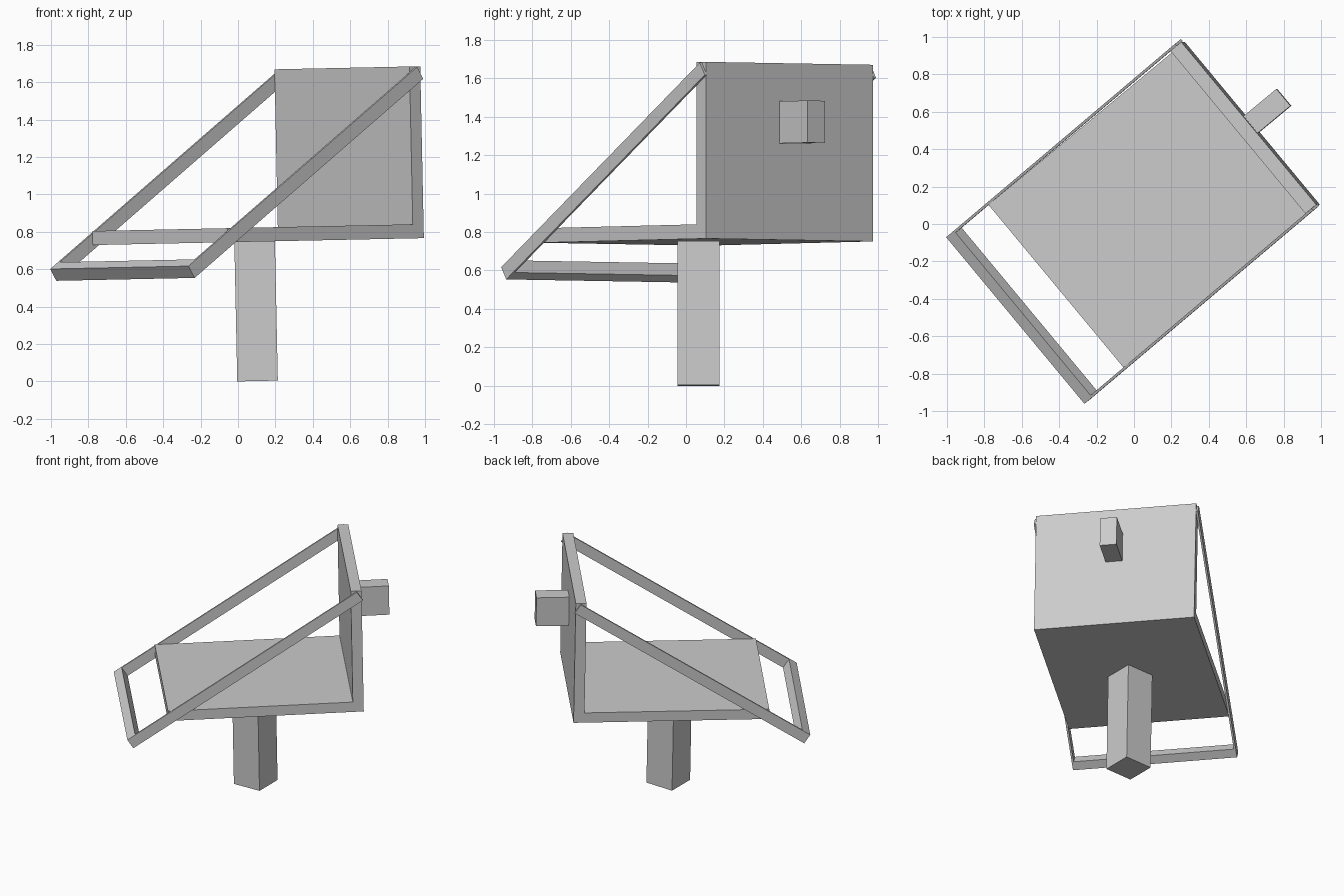
import bpy
import bmesh
from math import radians, cos, sin
from mathutils import Matrix, Vector

if "Cube" in bpy.data.objects:
    bpy.data.objects.remove(bpy.data.objects["Cube"])

# Whole model is turned about z and leans very slightly about y
POSE = Matrix.Rotation(radians(-1.2), 4, 'Y') @ Matrix.Rotation(radians(39.7), 4, 'Z')


def box(name, lo, hi, local=Matrix.Identity(4)):
    """Flat-sided box between two corners, placed by a local matrix."""
    lo, hi = Vector(lo), Vector(hi)
    bm = bmesh.new()
    bmesh.ops.create_cube(bm, size=1)
    size = Matrix.Diagonal((*(hi - lo), 1))
    bm.transform(POSE @ local @ Matrix.Translation((lo + hi) / 2) @ size)
    mesh = bpy.data.meshes.new(name)
    bm.to_mesh(mesh)
    bm.free()
    obj = bpy.data.objects.new(name, mesh)
    bpy.context.collection.objects.link(obj)
    return obj


HALF = 0.565      # half width of the seat
RAIL = 0.014      # thickness of the side rails
SEAT_Z, THICK = 0.745, 0.075
BACK = 0.843      # rear face of the backrest

# Seat slab and upright backrest
box("seat", (-0.52, -HALF, SEAT_Z), (BACK - THICK, HALF, SEAT_Z + THICK))
box("backrest", (BACK - THICK, -HALF, SEAT_Z), (BACK, HALF, 1.664))

# Square post, squared to the world axes rather than to the seat
post_turn = Matrix.Rotation(radians(-39.7), 4, 'Z')
box("post", (-0.004, -0.044, 0), (0.213, 0.175, SEAT_Z), post_turn)

# Block on the rear of the backrest
box("back_block", (BACK, -0.068, 1.247), (1.071, 0.05, 1.466))

# Sloping frame: x runs up the slope from its low front end
slope = Matrix.Translation((-0.808, 0, 0.622)) @ Matrix.Rotation(radians(-32.7), 4, 'Y')
LENGTH, DEPTH = 1.922, 0.076
for side, y in (("right", -HALF - RAIL), ("left", HALF)):
    box(side + "_rail", (0, y, -DEPTH), (LENGTH, y + RAIL, 0), slope)
box("front_crossbar", (0, -HALF, -DEPTH), (0.065, HALF, 0), slope)
